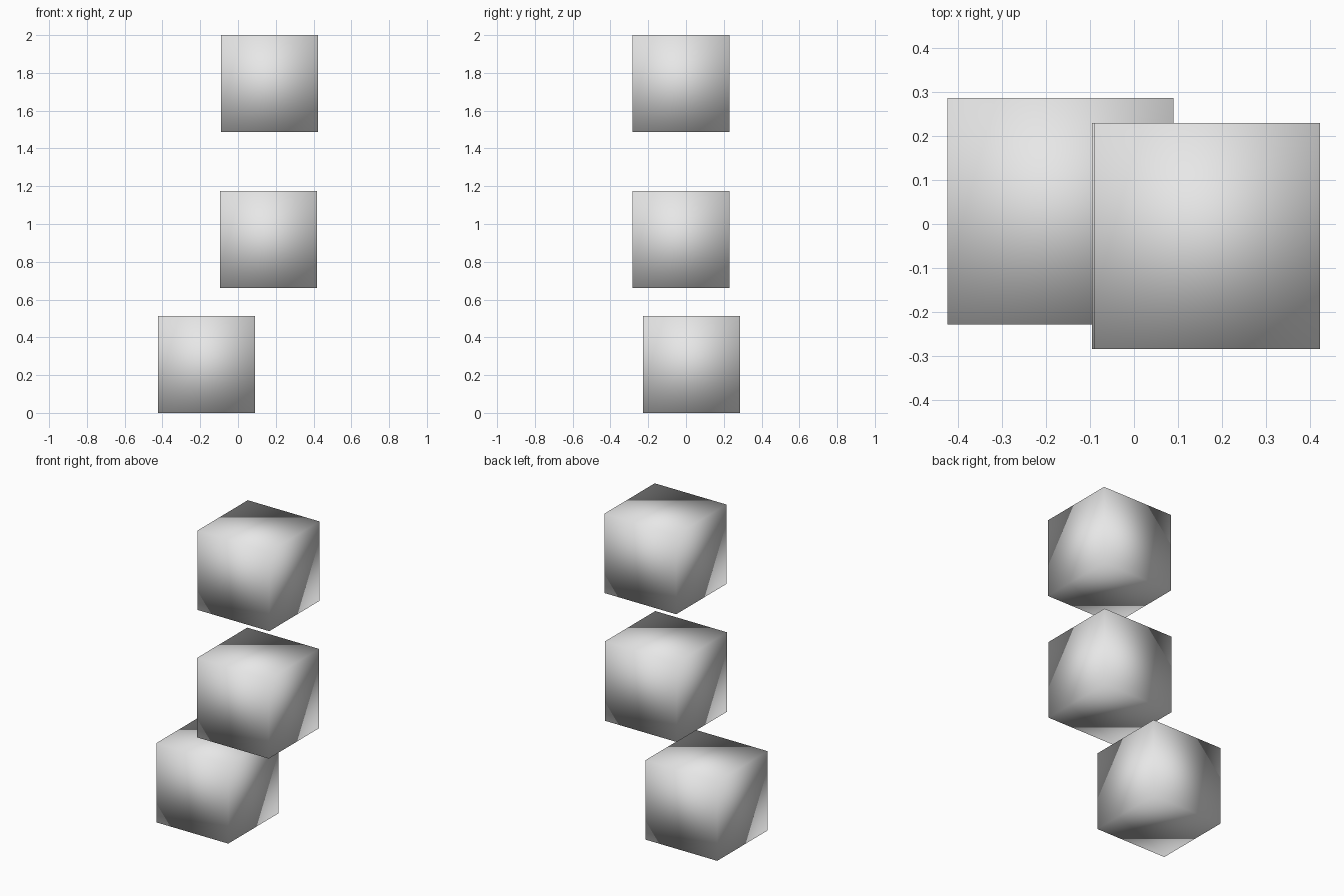
import bpy

# Remove the default cube
default = bpy.data.objects.get("Cube")
if default:
    bpy.data.objects.remove(default, do_unlink=True)

SIZE = 0.514

# Plain light grey for every block
grey = bpy.data.materials.new("light_grey")
grey.use_nodes = True
colour = (0.8, 0.8, 0.8, 1.0)
grey.diffuse_color = colour
grey.node_tree.nodes["Principled BSDF"].inputs["Base Color"].default_value = colour


def block(name, x, y, bottom):
    """Smooth-shaded cube resting at the given height."""
    bpy.ops.mesh.primitive_cube_add(size=SIZE, location=(x, y, bottom + SIZE / 2))
    obj = bpy.context.object
    obj.name = name
    obj.data.materials.append(grey)
    bpy.ops.object.shade_smooth()
    return obj


# Three separate floating blocks
block("lower_block", -0.167, 0.029, 0.0)
block("middle_block", 0.162, -0.027, 0.66)
block("upper_block", 0.166, -0.027, 2.0 - SIZE)
